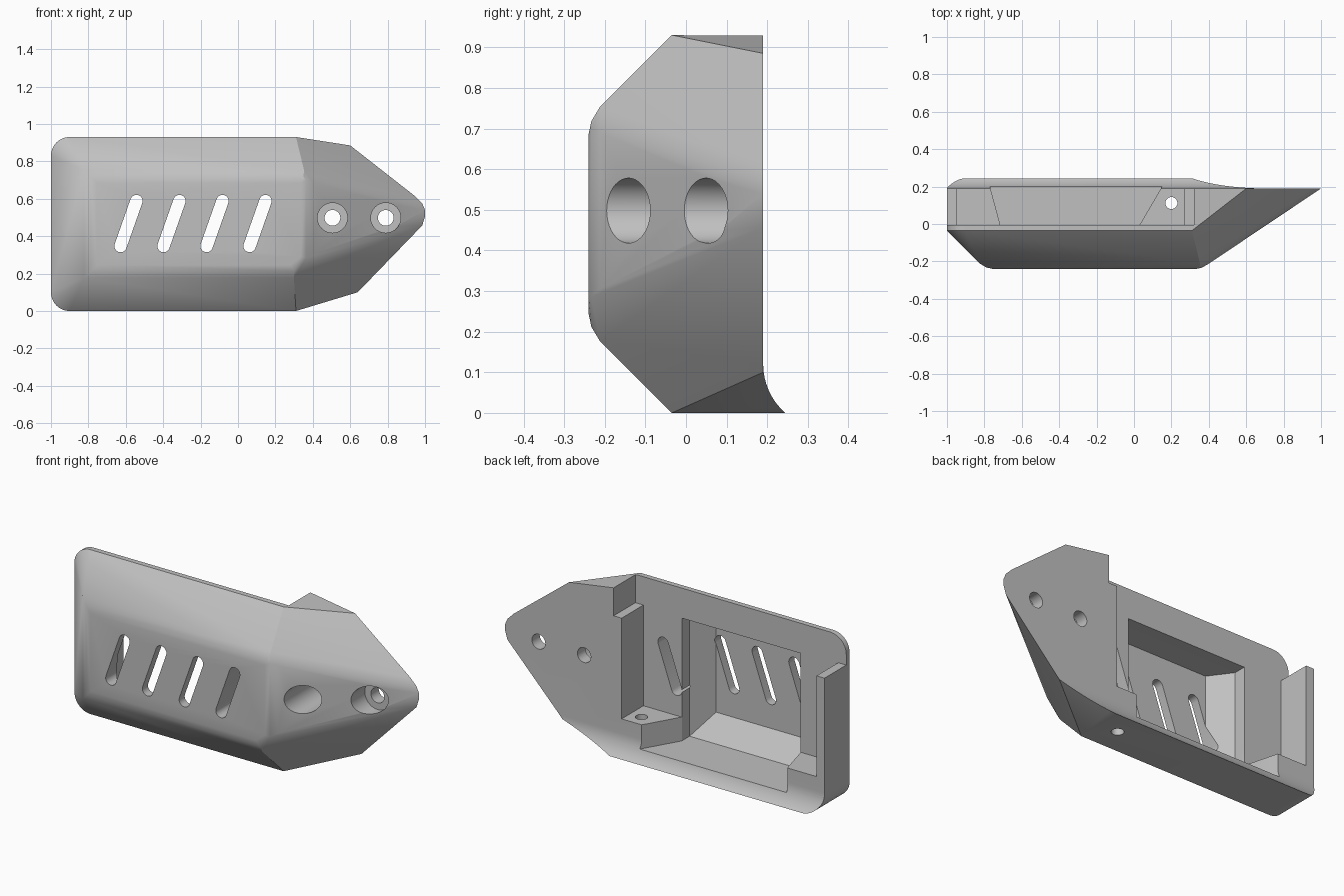
import bpy, bmesh
from math import sin, cos, pi, sqrt, radians
from mathutils import Vector

if "Cube" in bpy.data.objects:
    bpy.data.objects.remove(bpy.data.objects["Cube"], do_unlink=True)

grey = bpy.data.materials.new("matte grey")
grey.use_nodes = True
grey.diffuse_color = (0.53, 0.53, 0.53, 1)
grey.node_tree.nodes["Principled BSDF"].inputs["Base Color"].default_value = grey.diffuse_color

HEIGHT, BACK, LEDGE = 0.93, 0.19, -0.005


def add_object(name, bm):
    bmesh.ops.recalc_face_normals(bm, faces=bm.faces[:])
    mesh = bpy.data.meshes.new(name)
    bm.to_mesh(mesh)
    bm.free()
    mesh.materials.append(grey)
    obj = bpy.data.objects.new(name, mesh)
    bpy.context.collection.objects.link(obj)
    return obj


def hull(name, points):
    bm = bmesh.new()
    for p in points:
        bm.verts.new(p)
    res = bmesh.ops.convex_hull(bm, input=bm.verts[:])
    loose = [v for v in bm.verts if not v.link_faces]
    bmesh.ops.delete(bm, geom=loose, context='VERTS')
    bmesh.ops.dissolve_limit(bm, angle_limit=radians(0.3), verts=bm.verts[:], edges=bm.edges[:])
    return add_object(name, bm)


def prism(name, profile, axis, start, end):
    """Extrude a 2D profile along the axis; profile holds the other two axes in order."""
    def place(p, t):
        q = list(p)
        q.insert(axis, t)
        return q
    bm = bmesh.new()
    face = bm.faces.new([bm.verts.new(place(p, start)) for p in profile])
    res = bmesh.ops.extrude_face_region(bm, geom=[face])
    moved = [g for g in res["geom"] if isinstance(g, bmesh.types.BMVert)]
    shift = Vector(place((0, 0), end - start))
    bmesh.ops.translate(bm, verts=moved, vec=shift)
    return add_object(name, bm)


def arc(cx, cy, r, a0, a1, n=10):
    return [(cx + r * cos(a0 + (a1 - a0) * i / n), cy + r * sin(a0 + (a1 - a0) * i / n))
            for i in range(n + 1)]


def circle(cx, cy, r, n=40):
    return arc(cx, cy, r, 0, 2 * pi, n)[:-1]


# Outer body: rounded rear outline, chamfered front and pointed nose
r = 0.1
outline = arc(-1 + r, r, r, pi, 1.5 * pi) + arc(-1 + r, HEIGHT - r, r, pi / 2, pi)
outline += [(0.31, 0), (0.31, HEIGHT)]
nose = [(0.6, 0.885), (0.945, 0.615), (0.985, 0.575), (1, 0.54), (1, 0.505), (0.985, 0.457), (0.64, 0.1)]
points = [(x, y, z) for x, z in outline for y in (-0.035, 0.26)]
points += [(x, y, z) for x, z in nose for y in (BACK, 0.26)]
# Softened front edge: inset, depth and the right-hand corners of each layer
layers = [
    (0.245, -0.24, [(0.335, 0.685), (0.335, 0.29), (0.28, 0.245)]),
    (0.212, -0.233, [(0.35, 0.718), (0.364, 0.70), (0.364, 0.285), (0.30, 0.212)]),
    (0.177, -0.212, [(0.353, 0.753), (0.40, 0.69), (0.40, 0.305), (0.299, 0.177)]),
]
for d, y, right in layers:
    points += [(x, y, z) for x, z in right + [(-1 + d, d), (-1 + d, HEIGHT - d)]]
body = hull("guard_body", points)

cutters = []

# Back face with a concave flare along the bottom lip
R, top = 0.16, 0.12
flare = [(BACK + R - sqrt(R * R - (top - z) ** 2), z) for z in [top * (1 - i / 10) for i in range(11)]]
cutters.append(prism("back_trim", flare + [(0.27, -0.05), (0.6, -0.05), (0.6, 1.2), (BACK, 1.2)], 0, -1.2, 1.2))

# Open back recess, stepped beside the end post and the nose block
recess = [(-1.1, 1.1), (-1.1, 0.77), (-0.95, 0.77), (-0.95, 0.2),
          (0.27, 0.2), (0.27, 0.77), (0.32, 0.77), (0.32, 1.1)]
cutters.append(prism("back_recess", recess, 1, LEDGE, 0.7))

# Flared floor pocket
floor = [(0.03, LEDGE - 0.02), (0.03, LEDGE), (0.15, 0.2), (0.21, 0.3),
         (-0.795, 0.3), (-0.77, 0.2), (-0.715, LEDGE), (-0.715, LEDGE - 0.02)]
cutters.append(prism("floor_pocket", floor, 2, 0.065, 0.3))

# Inner cavity, tapered towards the front wall
cavity = [(x, y, z) for x in (-0.715, 0.03) for z in (0.065, 0.76) for y in (0.03, -0.075)]
cavity += [(x, -0.19, z) for x in (-0.62, -0.055) for z in (0.18, 0.755)]
cutters.append(hull("inner_cavity", cavity))

# Slanted vent slots
lean = 0.34
for i in range(4):
    x = -0.628 + 0.23 * i
    slot = arc(x, 0.347, 0.033, pi - lean, 2 * pi - lean) + arc(x + 0.085, 0.588, 0.033, -lean, pi - lean)
    cutters.append(prism("vent_slot", slot, 1, -0.5, 0.1))

# Counterbored nose holes and the small floor hole
for x in (0.505, 0.79):
    cutters.append(prism("counterbore", circle(x, 0.498, 0.08), 1, -0.5, 0.12))
    cutters.append(prism("bolt_hole", circle(x, 0.498, 0.042), 1, -0.4, 0.5))
cutters.append(prism("floor_hole", circle(0.2, 0.112, 0.032), 2, -0.2, 0.28))

for cutter in cutters:
    mod = body.modifiers.new(cutter.name, 'BOOLEAN')
    mod.operation, mod.solver, mod.object = 'DIFFERENCE', 'EXACT', cutter
    cutter.hide_render = True

# Bake the cuts and discard the cutters
depsgraph = bpy.context.evaluated_depsgraph_get()
mesh = bpy.data.meshes.new_from_object(body.evaluated_get(depsgraph))
body.modifiers.clear()
body.data = mesh
for cutter in cutters:
    bpy.data.objects.remove(cutter, do_unlink=True)

bpy.ops.object.select_all(action='DESELECT')
body.select_set(True)
bpy.context.view_layer.objects.active = body
bpy.ops.object.shade_smooth_by_angle(angle=radians(28))
